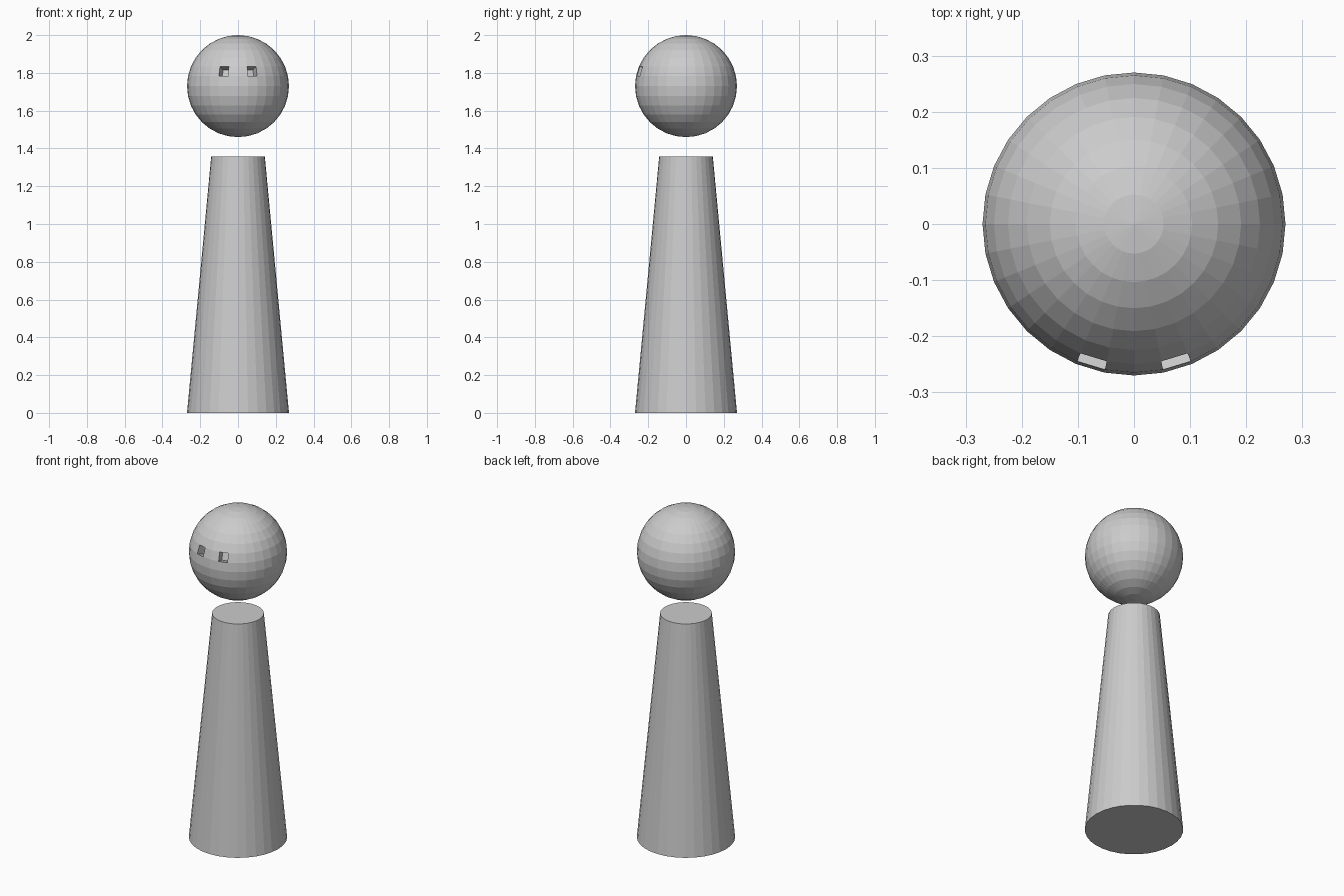
import bpy, bmesh
from mathutils import Vector

if "Cube" in bpy.data.objects:
    bpy.data.objects.remove(bpy.data.objects["Cube"])

R = 0.27          # head and base radius
HEAD_Z = 1.73


def add_object(name, bm):
    mesh = bpy.data.meshes.new(name)
    bm.to_mesh(mesh)
    bm.free()
    obj = bpy.data.objects.new(name, mesh)
    bpy.context.collection.objects.link(obj)
    return obj


# tapered body
BODY_H = 1.357
bm = bmesh.new()
bmesh.ops.create_cone(bm, cap_ends=True, segments=32, radius1=R, radius2=0.142, depth=BODY_H)
body = add_object("body", bm)
body.location.z = BODY_H / 2

# head sphere with two eye faces pushed inward
bm = bmesh.new()
bmesh.ops.create_uvsphere(bm, u_segments=32, v_segments=16, radius=R)
bm.normal_update()
eyes = []
for side in (-1, 1):
    target = Vector((side * 0.0745, -0.246, 0.078))
    eyes.append(min(bm.faces, key=lambda f: (f.calc_center_median() - target).length))
for face in eyes:
    inward = face.normal * -0.06
    pit = bmesh.ops.extrude_discrete_faces(bm, faces=[face])["faces"][0]
    bmesh.ops.translate(bm, verts=list(pit.verts), vec=inward)
head = add_object("head", bm)
head.location.z = HEAD_Z
